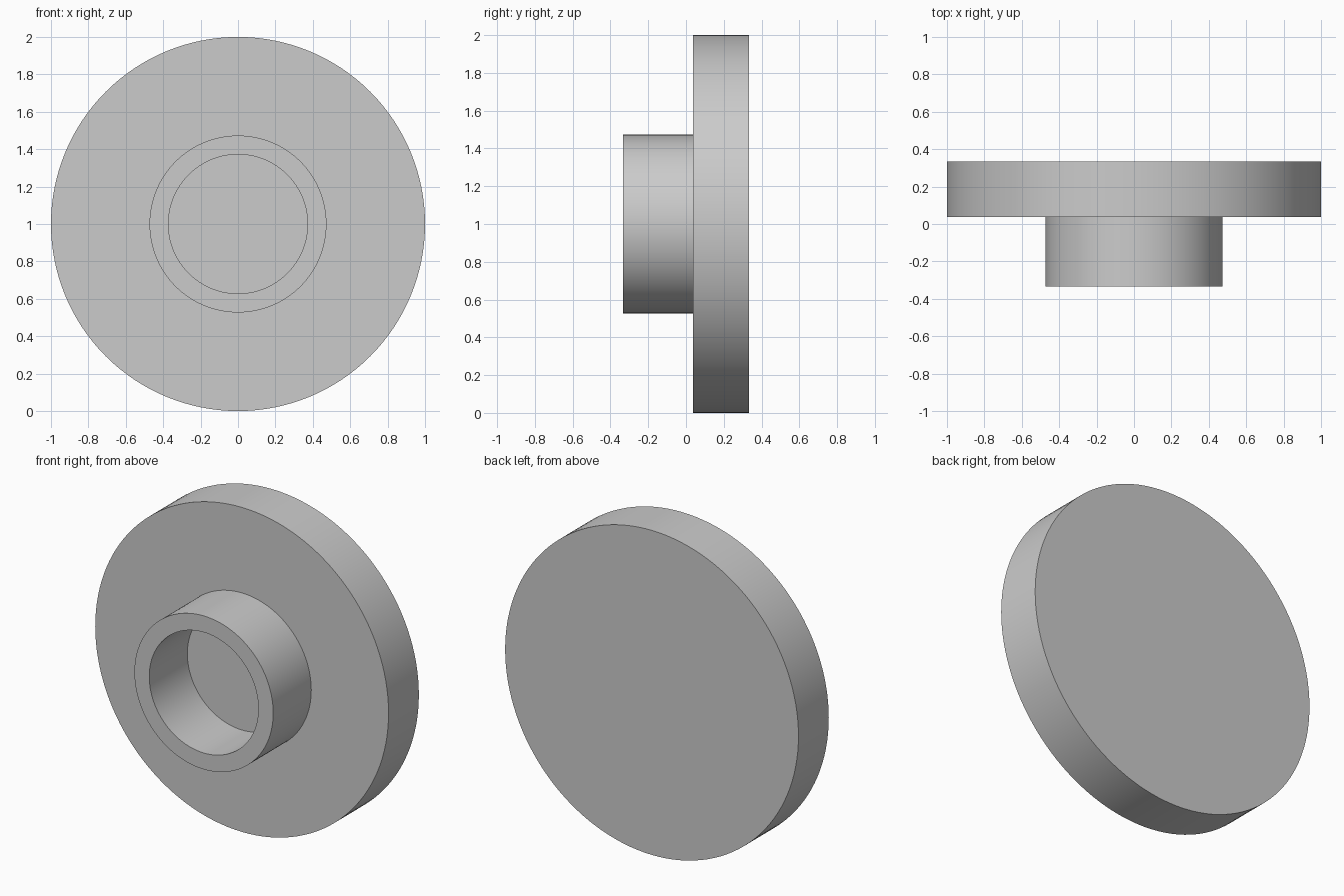
import bpy
import bmesh
from math import pi, radians
from mathutils import Vector

cube = bpy.data.objects.get("Cube")
if cube:
    bpy.data.objects.remove(cube, do_unlink=True)

SEGMENTS = 128
CENTRE = Vector((0, 0, 1))
DISC_R, COLLAR_R, BORE_R = 1.0, 0.473, 0.372
FRONT, SHOULDER, BACK = -0.333, 0.038, 0.333

grey = bpy.data.materials.new("plain grey")
grey.use_nodes = True
colour = (0.6, 0.6, 0.6, 1)
grey.diffuse_color = colour
grey.node_tree.nodes["Principled BSDF"].inputs["Base Color"].default_value = colour


def lathe(name, profile):
    """Turn a (radius, y) profile around the front-to-back axis."""
    bm = bmesh.new()
    verts = [bm.verts.new((r, y, 0)) for r, y in profile]
    edges = [bm.edges.new(pair) for pair in zip(verts, verts[1:])]
    bmesh.ops.spin(bm, geom=verts + edges, cent=(0, 0, 0), axis=(0, 1, 0),
                   angle=2 * pi, steps=SEGMENTS, use_merge=True)
    bmesh.ops.remove_doubles(bm, verts=bm.verts, dist=0.0001)
    bmesh.ops.recalc_face_normals(bm, faces=bm.faces)
    mesh = bpy.data.meshes.new(name)
    bm.to_mesh(mesh)
    bm.free()
    obj = bpy.data.objects.new(name, mesh)
    obj.location = CENTRE
    mesh.materials.append(grey)
    bpy.context.collection.objects.link(obj)
    bpy.ops.object.select_all(action='DESELECT')
    obj.select_set(True)
    bpy.context.view_layer.objects.active = obj
    bpy.ops.object.shade_smooth_by_angle(angle=radians(30))
    return obj


# Solid disc with a hollow collar whose bore stops at the disc face
lathe("flanged_disc", [
    (0, SHOULDER), (BORE_R, SHOULDER), (BORE_R, FRONT), (COLLAR_R, FRONT),
    (COLLAR_R, SHOULDER), (DISC_R, SHOULDER), (DISC_R, BACK), (0, BACK),
])
